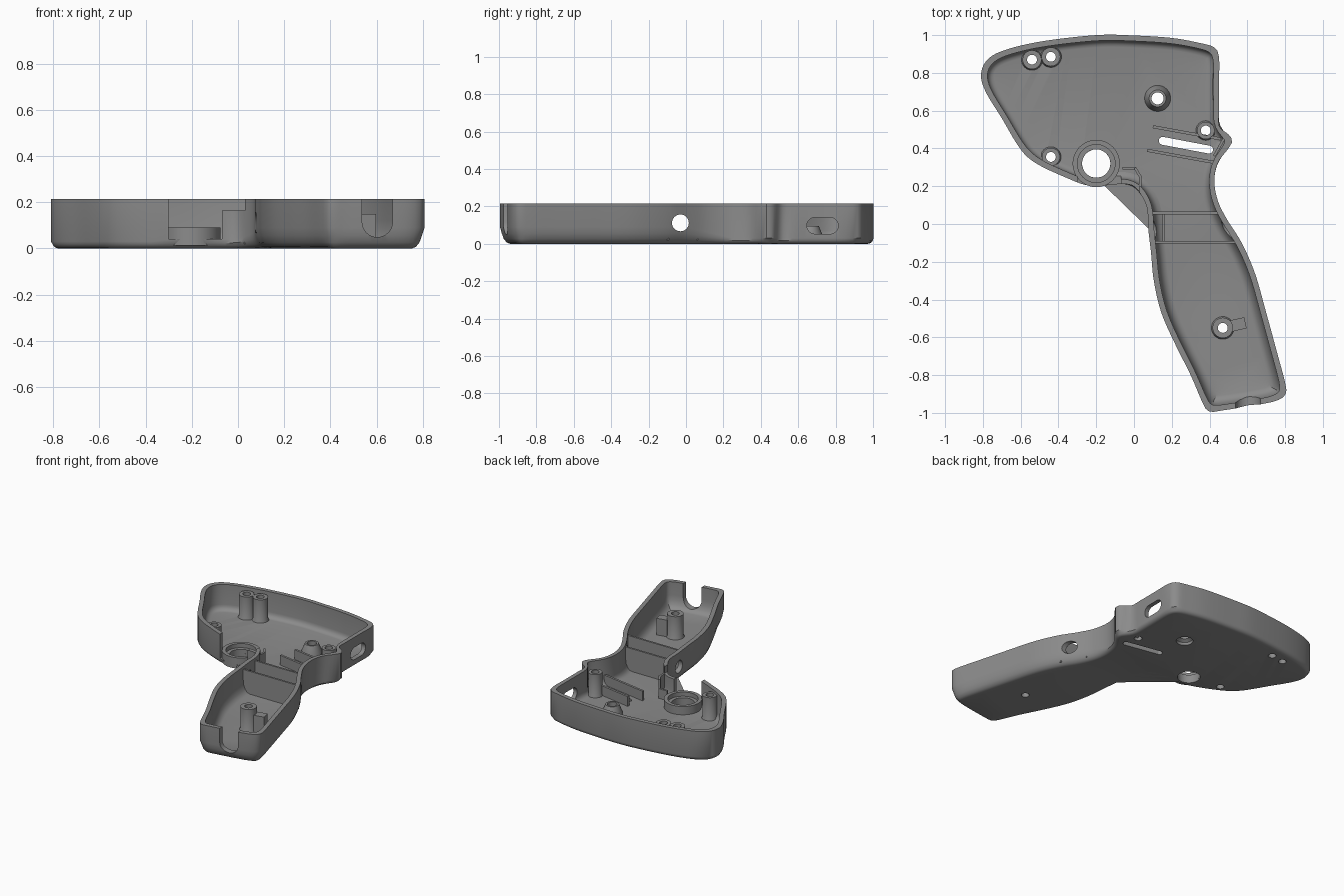
import bpy, bmesh, math
from mathutils import Vector

if "Cube" in bpy.data.objects:
    bpy.data.objects.remove(bpy.data.objects["Cube"])

TOP, FLOOR, WALL = 0.215, 0.03, 0.03
grey = bpy.data.materials.new("plain grey plastic")
grey.diffuse_color = (0.26, 0.26, 0.26, 1)
grey.use_nodes = True
grey.node_tree.nodes["Principled BSDF"].inputs["Base Color"].default_value = grey.diffuse_color


def finish(bm, name):
    bmesh.ops.remove_doubles(bm, verts=bm.verts, dist=1e-5)
    bmesh.ops.recalc_face_normals(bm, faces=bm.faces)
    if bm.calc_volume(signed=True) < 0:
        bmesh.ops.reverse_faces(bm, faces=bm.faces)
    me = bpy.data.meshes.new(name)
    bm.to_mesh(me)
    bm.free()
    me.materials.append(grey)
    ob = bpy.data.objects.new(name, me)
    bpy.context.collection.objects.link(ob)
    return ob


def loft(loops, name, closed=False):
    """Skin a list of vertex loops; cap the ends or join them in a ring."""
    bm = bmesh.new()
    rows = [[bm.verts.new(p) for p in lp] for lp in loops]
    n = len(rows[0])
    pairs = list(zip(rows, rows[1:])) + ([(rows[-1], rows[0])] if closed else [])
    for a, b in pairs:
        for i in range(n):
            j = (i + 1) % n
            bm.faces.new((a[i], a[j], b[j], b[i]))
    if not closed:
        caps = [bm.faces.new(rows[0]), bm.faces.new(rows[-1])]
        bmesh.ops.triangulate(bm, faces=caps)
    return finish(bm, name)


def prism(pts, lo, hi, name, axis="z"):
    put = {"z": lambda u, v, w: (u, v, w), "x": lambda u, v, w: (w, u, v),
           "y": lambda u, v, w: (u, w, v)}[axis]
    return loft([[put(u, v, w) for u, v in pts] for w in (lo, hi)], name)


def circle(cx, cy, r, seg=32):
    return [(cx + r * math.cos(2 * math.pi * i / seg), cy + r * math.sin(2 * math.pi * i / seg))
            for i in range(seg)]


def revolve(profile, x, y, name, closed=True, seg=32):
    return loft([[(u, v, z) for u, v in circle(x, y, r, seg)] for r, z in profile],
                name, closed)


def stadium(cx, cy, half, r, tilt=0.0):
    """Slot outline: two half circles, 'half' from the centre."""
    pts = []
    for side in (1, -1):
        for k in range(13):
            a = math.pi * (k / 12 - 0.5) + (0 if side == 1 else math.pi)
            u, v = side * half + r * math.cos(a), r * math.sin(a)
            pts.append((cx + u * math.cos(tilt) - v * math.sin(tilt),
                        cy + u * math.sin(tilt) + v * math.cos(tilt)))
    return pts


def bar(x0, y0, x1, y1, t, lo, hi, name):
    """Upright rib between two points."""
    d = Vector((x1 - x0, y1 - y0)).normalized() * t / 2
    return prism([(x0 - d.y, y0 + d.x), (x0 + d.y, y0 - d.x),
                  (x1 + d.y, y1 - d.x), (x1 - d.y, y1 + d.x)], lo, hi, name)


# Shell outline, counter-clockwise
KEY = [(-.2, 1), (-.5, .965), (-.7, .915), (-.785, .86), (-.81, .78), (-.78, .69),
       (-.7, .56), (-.63, .44), (-.57, .36), (-.49, .305), (-.37, .25), (-.27, .21),
       (-.19, .2), (-.1, .21), (-.01, .205), (.04, .15), (.07, .08), (.075, -.02),
       (.09, -.15), (.105, -.3), (.145, -.47), (.22, -.64), (.3, -.8), (.365, -.95),
       (.4, -.993), (.48, -.985), (.64, -.96), (.755, -.935), (.803, -.9), (.8, -.84),
       (.76, -.69), (.7, -.47), (.64, -.26), (.57, -.1), (.495, .02), (.445, .12),
       (.425, .23), (.445, .325), (.5, .4), (.52, .44), (.5, .475), (.452, .515),
       (.45, .6), (.45, .75), (.45, .88), (.425, .935), (.34, .96), (.2, .985), (0, .998)]


def outline(count=260):
    k = [Vector(p) for p in KEY]
    n, fine = len(k), []
    for i in range(n):
        a, b, c, d = k[i - 1], k[i], k[(i + 1) % n], k[(i + 2) % n]
        for s in range(16):
            t = s / 16
            fine.append(0.5 * (2 * b + (c - a) * t + (2 * a - 5 * b + 4 * c - d) * t * t
                               + (3 * b - a - 3 * c + d) * t ** 3))
    fine.append(fine[0])
    total = sum((q - p).length for p, q in zip(fine, fine[1:]))
    out, run, want = [], 0.0, 0.0
    for p, q in zip(fine, fine[1:]):
        length = (q - p).length
        while want < run + length and len(out) < count:
            out.append(p.lerp(q, (want - run) / length))
            want += total / count
        run += length
    return out


BASE = outline()
GRIP = [max(0, min(1, (0.25 - p.y) / 0.25)) for p in BASE]


def inset(dist):
    """Move the outline inward in small, lightly smoothed steps."""
    pts, n, steps = list(BASE), len(BASE), 24
    if max(dist) < 1e-6:
        return pts
    for _ in range(steps):
        new = []
        for i, p in enumerate(pts):
            a, b = pts[i - 1], pts[(i + 1) % n]
            t = (b - a).normalized()
            mid = ((a + b) / 2 - p) * 0.1
            new.append(p + Vector((-t.y, t.x)) * dist[i] / steps + mid)
        pts = new
    return pts


def layer(base, z0, r, rz, a):
    """One loop of the rounded lower edge, softer along the grip."""
    s, c = 1 - math.sin(a), 1 - math.cos(a)
    d = [base + (r[0] + (r[1] - r[0]) * g) * s for g in GRIP]
    return [(p.x, p.y, z0 + (rz[0] + (rz[1] - rz[0]) * g) * c)
            for p, g in zip(inset(d), GRIP)]


# Hollow half shell: outer side up, rim, inner side down
angles = [math.radians(a) for a in (0, 22.5, 45, 67.5, 90)]
loops = [layer(0, 0, (.03, .05), (.03, .09), a) for a in angles]
loops.append([(p.x, p.y, TOP) for p in BASE])
inner = [layer(WALL, FLOOR, (.035, .05), (.04, .09), a) for a in angles]
loops.append([(x, y, TOP) for x, y, z in inner[-1]])
loops += inner[::-1]
shell = loft(loops, "shell")

# Openings in the shell
TILT = math.atan2(-0.055, 0.29)
POSTS = [(-.54, .87, .05), (-.44, .885, .05), (-.44, .355, .048),
         (.38, .495, .046), (.47, -.55, .054)]
cutters = [
    prism([(-.3, .1), (-.07, .1), (-.07, .3), (-.3, .3)], .04, .3, "trigger_cut"),
    prism([(-.08, .1), (.03, .1), (.03, .29), (-.08, .29)], .165, .31, "trigger_step_cut"),
    prism(stadium(.275, .417, .125, .021, TILT), -.1, .1, "slot_cut"),
    prism(stadium(.73, .097, .04, .044), .38, .6, "port_cut", "x"),
    prism(circle(-.03, .112, .045), -.1, .7, "button_cut", "x"),
    prism(stadium(.603, .215, .1, .066, math.pi / 2), -1.1, -.88, "cable_cut", "y"),
    revolve([(.075, -.1), (.075, .15)], -.2, .32, "pivot_cut", False),
    revolve([(.055, -.1), (.055, .02), (.032, .04), (.032, .1)], .125, .665,
            "boss_cut", False)]
cutters += [revolve([(.026, -.1), (.026, .1)], x, y, "screw_cut", False)
            for x, y, r in POSTS]


def measure(me):
    bm = bmesh.new()
    bm.from_mesh(me)
    vol = abs(bm.calc_volume())
    ys = [v.co.y for v in bm.verts] or [0]
    zs = [v.co.z for v in bm.verts] or [-1]
    bm.free()
    return vol, max(ys) - min(ys), min(zs)


def cut(target, tool):
    """Subtract the tool, trying another solver if the result is unsound."""
    before = target.data.copy()
    v0, y0, _ = measure(before)
    for solver, own in (("MANIFOLD", False), ("EXACT", False), ("EXACT", True)):
        m = target.modifiers.new("cut", "BOOLEAN")
        m.operation, m.object, m.solver = "DIFFERENCE", tool, solver
        m.use_self = own
        bpy.ops.object.modifier_apply(modifier=m.name)
        v, y, z = measure(target.data)
        if 0.8 * v0 < v < v0 * 0.99999 and abs(y - y0) < 0.03 and z > -0.002:
            break
        target.data = before.copy()
    bpy.data.objects.remove(tool)


bpy.context.view_layer.objects.active = shell
for c in cutters:
    cut(shell, c)

# Screw posts
for x, y, r in POSTS:
    revolve([(.026, .015), (r + .006, .015), (r + .006, .03), (r, .04), (r, .195),
             (.026, .195)], x, y, "screw_post")

# Low conical boss and stepped pivot ring
revolve([(.032, .035), (.055, .02), (.07, .02), (.068, .04), (.045, .095), (.032, .095)],
        .125, .665, "cone_boss")
revolve([(.075, .012), (.125, .012), (.125, .09), (.1, .09), (.1, .06), (.075, .06)],
        -.2, .32, "pivot_ring", seg=48)

# Guide ribs beside the floor slot
bar(.1, .515, .46, .45, .016, .02, .1, "guide_rib")
bar(.07, .39, .43, .325, .016, .02, .1, "guide_rib")
bar(.425, .36, .475, .45, .014, .02, .1, "guide_end")

# Button pocket across the neck
bar(.09, .058, .46, .058, .014, .02, .195, "pocket_wall")
bar(.1, -.097, .55, -.097, .014, .02, .195, "pocket_wall")
bar(.158, -.097, .158, .058, .012, .02, .065, "pocket_back")

# Small corner wall by the trigger, and fin on the grip post
bar(-.06, .296, .01, .296, .014, .02, .1, "trigger_stop")
bar(.005, .298, .034, .25, .014, .02, .165, "trigger_stop")
bar(.034, .255, .034, .17, .014, .02, .165, "trigger_stop")
bar(.515, -.54, .59, -.523, .06, .02, .15, "post_fin")

bpy.ops.object.select_all(action="SELECT")
bpy.ops.object.shade_smooth_by_angle(angle=math.radians(32))
